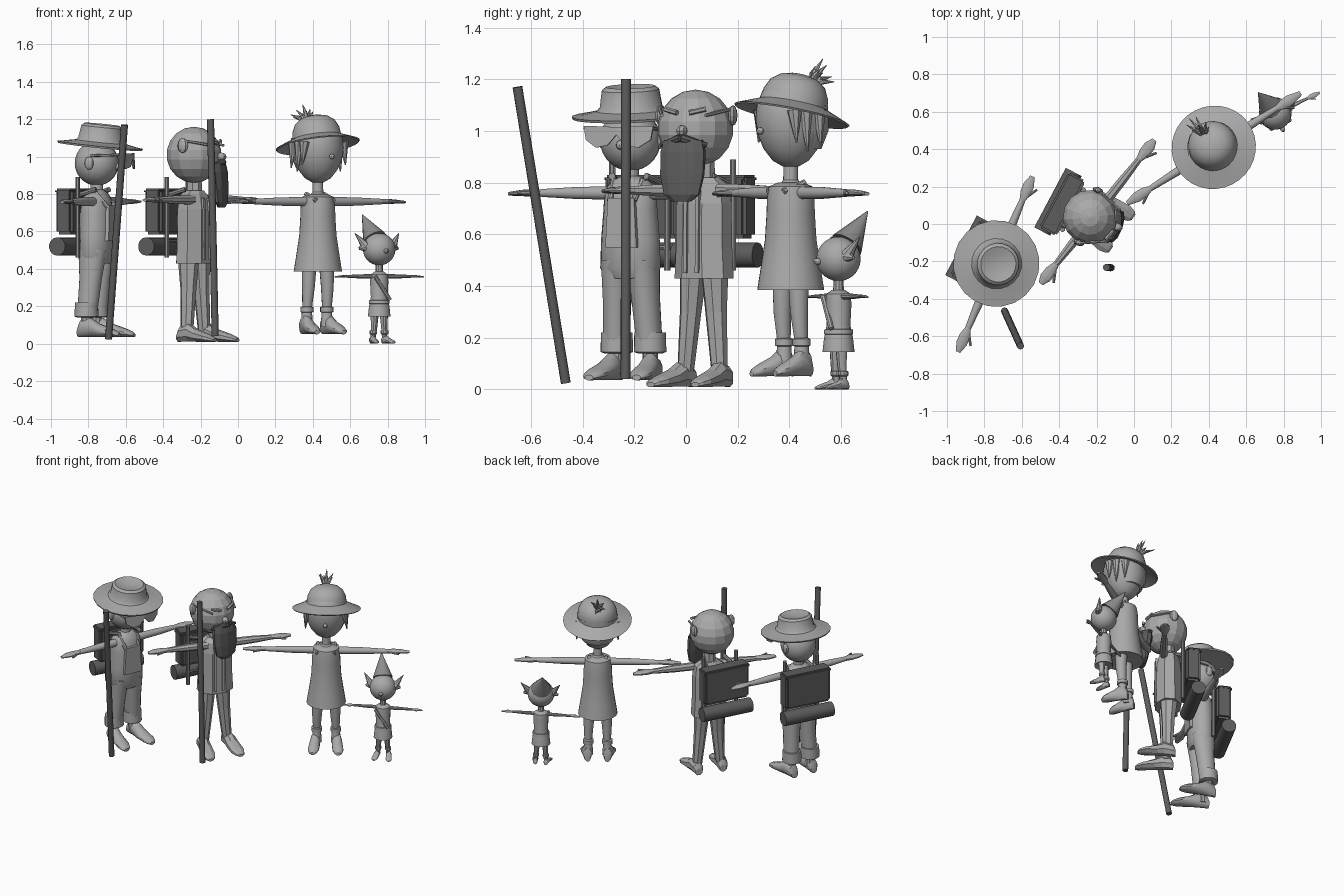
import bpy, bmesh, math
from math import sin, cos, pi, radians
from mathutils import Matrix, Vector


def material(name, v):
    m = bpy.data.materials.new(name)
    m.diffuse_color = (v, v, v, 1)
    return m


LIGHT = material("light_grey", 0.40)
MID = material("mid_grey", 0.27)
DARK = material("dark_grey", 0.11)
M = Matrix()          # current figure frame
smooth_parts = []
SMOOTH = True


def frame(x, y, deg, z=0, tilt=0):
    return (Matrix.Translation((x, y, z)) @ Matrix.Rotation(radians(deg), 4, 'Z')
            @ Matrix.Rotation(radians(tilt), 4, 'X'))


def finish(name, bm, mat):
    bmesh.ops.recalc_face_normals(bm, faces=bm.faces)
    bm.transform(M)
    me = bpy.data.meshes.new(name)
    bm.to_mesh(me)
    bm.free()
    me.materials.append(mat)
    ob = bpy.data.objects.new(name, me)
    bpy.context.collection.objects.link(ob)
    if SMOOTH:
        smooth_parts.append(ob)
    return ob


def loft(name, rings, axis='Z', n=16, mat=LIGHT):
    """Skin elliptical rings (x, y, z, a, b) lying across the given axis."""
    bm = bmesh.new()
    loops = []
    for x, y, z, a, b in rings:
        loop = []
        for i in range(n):
            u, v = a * cos(2 * pi * (i + .5) / n), b * sin(2 * pi * (i + .5) / n)
            p = {'Z': (x + u, y + v, z), 'Y': (x + u, y, z + v), 'X': (x, y + u, z + v)}[axis]
            loop.append(bm.verts.new(p))
        loops.append(loop)
    for p, q in zip(loops, loops[1:]):
        for i in range(n):
            bm.faces.new((p[i], p[(i + 1) % n], q[(i + 1) % n], q[i]))
    bm.faces.new(loops[0])
    bm.faces.new(loops[-1])
    return finish(name, bm, mat)


def lathe(name, prof, n=24, mat=LIGHT, x=0, y=0):
    return loft(name, [(x, y, z, r, r) for r, z in prof], 'Z', n, mat)


def rod(name, p, q, r0, r1=None, n=10, mat=LIGHT):
    p, q = Vector(p), Vector(q)
    d = q - p
    bm = bmesh.new()
    bmesh.ops.create_cone(bm, cap_ends=True, segments=n, radius1=r0,
                          radius2=r0 if r1 is None else r1, depth=d.length)
    bm.transform(Matrix.Translation((p + q) / 2) @ d.to_track_quat('Z', 'Y').to_matrix().to_4x4())
    return finish(name, bm, mat)


def ball(name, c, rx, ry, rz, u=20, v=14, mat=LIGHT):
    bm = bmesh.new()
    bmesh.ops.create_uvsphere(bm, u_segments=u, v_segments=v, radius=1)
    bm.transform(Matrix.Translation(c) @ Matrix.Diagonal((rx, ry, rz, 1)))
    return finish(name, bm, mat)


def box(name, c, size, bevel=0, mat=LIGHT):
    bm = bmesh.new()
    bmesh.ops.create_cube(bm, size=1)
    bm.transform(Matrix.Translation(c) @ Matrix.Diagonal((*size, 1)))
    if bevel:
        bmesh.ops.bevel(bm, geom=bm.edges[:], offset=bevel, segments=2, affect='EDGES')
    return finish(name, bm, mat)


def plate(name, pts, y, t, mat=LIGHT):
    """Flat outline in x, z pushed back by t; points are (x, z, y offset)."""
    bm = bmesh.new()
    f = bm.faces.new([bm.verts.new((x, y + o, z)) for x, z, o in pts])
    ext = bmesh.ops.extrude_face_region(bm, geom=[f])
    bmesh.ops.translate(bm, vec=(0, t, 0), verts=[g for g in ext['geom'] if isinstance(g, bmesh.types.BMVert)])
    return finish(name, bm, mat)


def arms(z, x0, span, r, n=12):
    w = span - .27 * span          # wrist
    k = r / .022
    for s in (-1, 1):
        loft("arm", [(s * x0, 0, z, r * 1.1, r * 1.1), (s * (x0 + w) / 2, 0, z, r, r),
                     (s * w, 0, z, r * .7, r * .65)], 'X', n)
        loft("hand", [(s * w, 0, z, r * .7, r * .6), (s * (w + .04 * k), 0, z, r * 1.25, r * .6),
                      (s * (w + .08 * k), 0, z, r * 1.3, r * .5), (s * span, 0, z - .003, r * .55, r * .3)], 'X', 10)
        rod("thumb", (s * (w + .025 * k), -r * .6, z), (s * (w + .075 * k), -r * 2.1, z), r * .4, r * .25, 8)


def feet(x, heel, length, w, h, z0=0.0, splay=0, n=12):
    for s in (-1, 1):
        prof = [(0, .55, .5), (.06, .75, .85), (.3, .85, 1), (.5, .95, .7), (.8, 1, .45), (.95, .7, .3), (1, .4, .2)]
        loft("foot", [(s * (x + splay * t), heel - t * length, z0 + h * k / 2, w * a / 2, h * k / 2)
                      for t, a, k in prof], 'Y', n)


def backpack(x, y):
    global M
    M = frame(x, y, 62)
    box("backpack", (0, 0, .707), (.33, .10, .245), .015, DARK)
    box("backpack_lid", (0, .004, .815), (.335, .10, .03), .01, DARK)
    rod("bedroll", (-.18, .03, .52), (.18, .03, .52), .049, n=14, mat=DARK)
    for s in (-1, 1):
        rod("pack_frame_post", (s * .12, -.062, .46), (s * .12, -.062, .89), .013, n=8, mat=MID)
        rod("shoulder_strap", (s * .10, -.04, .79), (s * .075, -.15, .825), .014, n=8, mat=MID)
    for z in (.55, .76):
        rod("pack_frame_bar", (-.12, -.062, z), (.12, -.062, z), .009, n=8, mat=MID)


# ---- hiker with wide hat
HX, HY = -.755, -.215
M = frame(HX, HY, 67)
loft("overalls_torso", [(0, 0, .43, .10, .07), (0, 0, .47, .122, .088), (0, 0, .58, .118, .09), (0, 0, .70, .108, .085),
                        (0, 0, .77, .105, .075), (0, 0, .805, .08, .055), (0, 0, .825, .035, .035)])
plate("bib", [(-.065, .55, 0), (.065, .55, 0), (.055, .74, 0), (-.055, .74, 0)], -.096, .02)
lathe("neck", [(.035, .80), (.033, .90)], 12)
for s in (-1, 1):
    loft("trouser_leg", [(s * .055, 0, .50, .06, .08), (s * .06, .01, .35, .055, .062), (s * .07, .025, .17, .05, .055)])
    lathe("trouser_cuff", [(.05, .14), (.064, .145), (.062, .22), (.05, .22)], 14, x=s * .07, y=.03)
    lathe("ankle", [(.03, .06), (.03, .18)], 10, x=s * .07, y=.03)
    rod("bib_strap", (s * .05, -.085, .73), (s * .06, -.02, .81), .012, n=8)
feet(.075, .075, .25, .09, .105, .035, .025)
M = frame(-.742, -.215, 67)
arms(.76, .08, .51, .024)
M = frame(HX, HY, 74)
ball("head", (0, 0, .965), .118, .118, .12)
ball("nose", (0, -.125, .945), .022, .03, .02, 10, 8)
for s in (-1, 1):
    lens = [(0, 1.015, 0), (s * .14, 1.02, .03), (s * .13, .965, .028), (s * .085, .935, .012), (s * .035, .945, 0), (0, .985, 0)]
    plate("sunglass_lens", lens, -.20, .012)
    rod("sunglass_temple", (s * .135, -.165, 1.01), (s * .115, 0, 1.005), .007, n=6)
    ball("ear", (s * .115, .01, .965), .015, .025, .035, 10, 8)
M = frame(-.735, -.212, 70, 1.075, 6)
lathe("wide_hat", [(.115, -.015), (.228, -.022), (.232, -.012), (.20, -.008), (.135, .005), (.122, .02),
                   (.112, .085), (.095, .098), (.06, .088), (.02, .082)], 20)

# ---- bald bearded hiker, kept low-poly and flat
SMOOTH = False
M = frame(-.235, .07, 55)
loft("tunic", [(0, 0, .43, .125, .09), (0, 0, .55, .118, .088), (0, 0, .72, .115, .085), (0, 0, .79, .105, .07),
               (0, 0, .82, .06, .05)], n=8)
lathe("neck", [(.045, .80), (.04, .90)], 8)
for s in (-1, 1):
    loft("leg", [(s * .05, 0, .46, .052, .062), (s * .06, -.005, .30, .042, .045), (s * .08, -.01, .07, .032, .035)], n=8)
    plate("vest_edge", [(s * .02, .45, 0), (s * .035, .45, 0), (s * .035, .78, .005), (s * .02, .78, .005)], -.092, .015)
feet(.085, .04, .25, .095, .10, .008, .02, 8)
M = frame(-.195, .065, 51.6)
arms(.77, .08, .49, .025, 8)
M = frame(-.235, .037, 70)
ball("head", (0, 0, 1.01), .148, .148, .15, 14, 9)
ball("nose", (0, -.155, 1.0), .022, .03, .022, 8, 6)
for s in (-1, 1):
    ball("ear", (s * .15, .01, 1.06), .016, .03, .04, 8, 6)
    rod("spectacle_temple", (s * .147, 0, 1.085), (s * .09, -.135, 1.06), .007, n=6)
    rod("eyebrow", (s * .025, -.142, 1.07), (s * .085, -.118, 1.085), .010, n=6)
    rod("moustache", (0, -.165, .972), (s * .095, -.13, .945), .018, .009, 8, DARK)
loft("beard", [(0, -.155, .728, .04, .016), (0, -.157, .755, .075, .024), (0, -.15, .83, .092, .033), (0, -.14, .92, .093, .04),
               (0, -.135, .965, .08, .035)], n=10, mat=DARK)
SMOOTH = True

# ---- packs and walking staffs
backpack(-.856, -.15)
backpack(-.38, .105)
M = Matrix()
rod("walking_staff", (-.692, -.465, .025), (-.607, -.652, 1.17), .019, n=12, mat=DARK)
rod("walking_staff", (-.122, -.234, .04), (-.147, -.232, 1.2), .019, n=12, mat=DARK)

# ---- girl in dress and sun hat
M = frame(.427, .405, 32.4)
lathe("dress", [(.11, .39), (.13, .385), (.115, .48), (.10, .58), (.094, .68), (.092, .74), (.085, .785), (.05, .80)])
lathe("neck", [(.05, .785), (.03, .81), (.027, .90)], 12)
lathe("head", [(.03, .862), (.07, .885), (.105, .93), (.128, .985), (.137, 1.045), (.132, 1.10), (.11, 1.155), (.05, 1.2)])
ball("nose", (0, -.14, 1.0), .014, .016, .014, 8, 6)
for s in (-1, 1):
    rod("dress_strap", (s * .055, -.07, .765), (s * .055, .03, .80), .013, n=8)
    loft("leg", [(s * .055, 0, .42, .04, .042), (s * .06, 0, .30, .034, .036), (s * .063, .01, .17, .024, .026)], n=12)
    lathe("sock_cuff", [(.024, .165), (.036, .17), (.036, .195), (.026, .20)], 12, x=s * .063, y=.01)
    lathe("ankle", [(.034, .09), (.028, .17)], 12, x=s * .063, y=.01)
    for y, z in ((-.06, .955), (-.01, .92), (.05, .94)):
        rod("hair_lock", (s * .122, y, 1.08), (s * .137, y, z), .03, .003, 8)
feet(.065, .05, .175, .075, .11, .05, .02)
loft("back_hair", [(0, .03, .93, .10, .09), (0, .025, 1.0, .132, .122), (0, .015, 1.1, .138, .13)])
arms(.76, .075, .55, .023)
M = frame(.425, .412, 32.4, 1.075, -13)
lathe("sun_hat", [(.13, .015), (.222, -.018), (.227, -.012), (.18, .008), (.132, .028), (.127, .07), (.108, .11),
                  (.075, .135), (.035, .146), (.005, .148)], 32)
M = Matrix()
for i, tip in enumerate([(.28, .53, 1.225), (.31, .50, 1.25), (.345, .53, 1.28), (.385, .545, 1.255),
                         (.40, .52, 1.24), (.33, .575, 1.19), (.295, .565, 1.21)]):
    mid = Vector(tip).lerp(Vector((.375, .475, 1.17)), .5) + Vector((0, 0, .01))
    rod("hair_tuft", (.375, .475, 1.165), mid, .012, .011, 6)
    rod("hair_tuft_tip", mid, tip, .011, .001, 6)

# ---- small elf
M = frame(.755, .59, 25.3)
lathe("tunic", [(.05, .15), (.062, .145), (.056, .20), (.05, .225), (.046, .25), (.05, .33), (.047, .37), (.025, .385)], 14)
lathe("belt", [(.045, .212), (.057, .214), (.055, .232), (.045, .234)], 14)
rod("sash", (-.045, -.045, .36), (.04, -.05, .235), .011, n=8)
lathe("neck", [(.022, .375), (.018, .44)], 10)
ball("head", (0, 0, .505), .088, .086, .086)
ball("nose", (0, -.088, .495), .014, .02, .013, 8, 6)
for s in (-1, 1):
    rod("ear", (s * .078, 0, .52), (s * .13, .03, .59), .026, .002, 8)
    rod("ear_lobe", (s * .08, 0, .515), (s * .115, .01, .51), .024, .008, 8)
    loft("leg", [(s * .027, 0, .16, .022, .024), (s * .03, 0, .09, .017, .018), (s * .034, .005, .03, .014, .014)], n=10)
    lathe("boot_top", [(.016, .05), (.021, .055), (.021, .07), (.016, .072)], 10, x=s * .033, y=.004)
feet(.035, .025, .10, .042, .045, 0, .015, 10)
arms(.36, .04, .263, .011, 10)
M = Matrix()
rod("pointed_hat", (.73, .622, .56), (.664, .703, .69), .066, .002, 14, MID)

# ---- smooth shading with kept edges
bpy.ops.object.select_all(action='DESELECT')
for ob in smooth_parts:
    ob.select_set(True)
bpy.context.view_layer.objects.active = smooth_parts[0]
bpy.ops.object.shade_smooth_by_angle(angle=radians(35))
